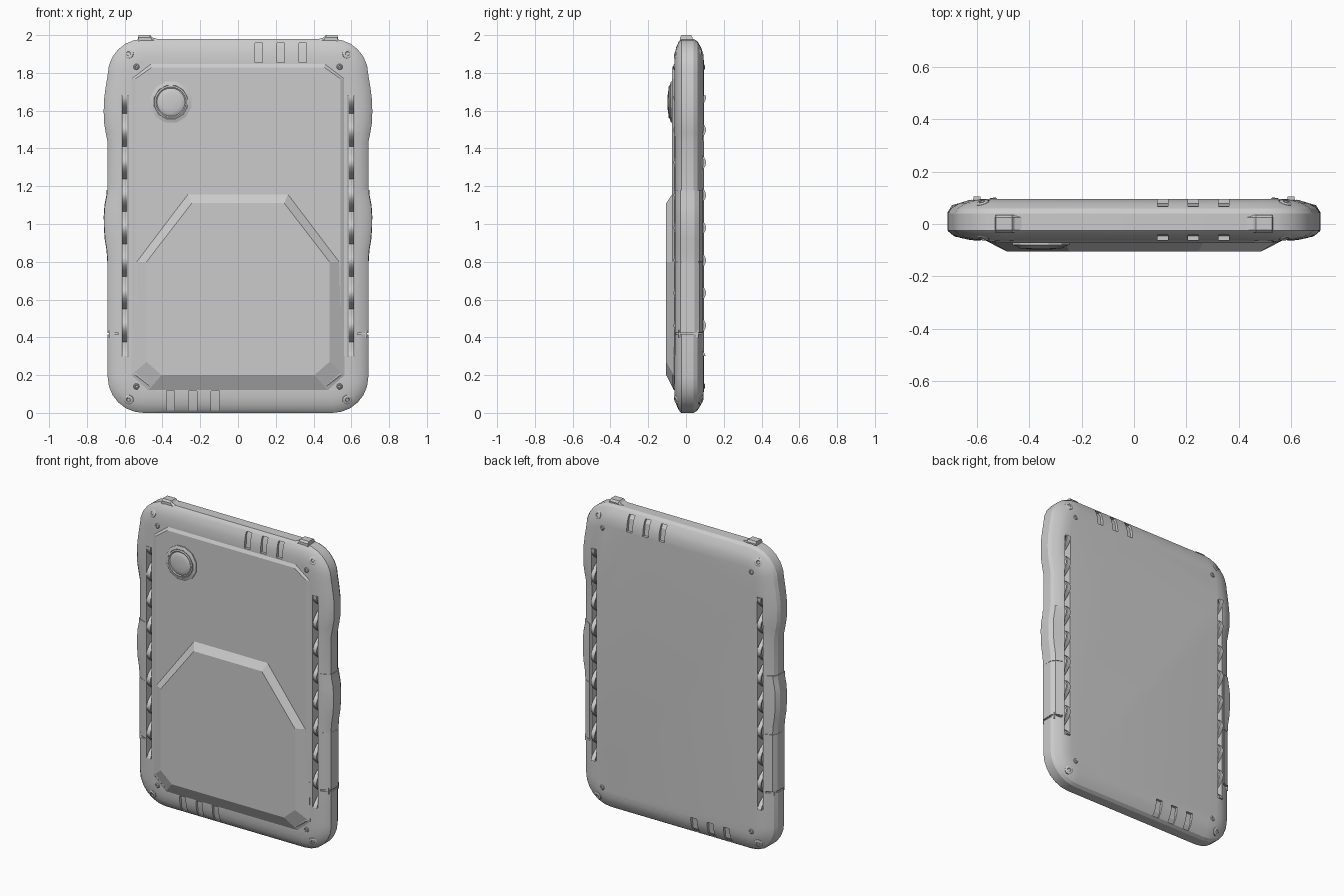
import bpy, bmesh, math
from mathutils import Vector

if "Cube" in bpy.data.objects:
    bpy.data.objects.remove(bpy.data.objects["Cube"])


def loft(name, rings, mesh=None, smooth=None):
    """Skin a list of equal-length vertex rings and cap both ends."""
    bm = bmesh.new()
    vs = [[bm.verts.new(p) for p in r] for r in rings]
    n = len(rings[0])
    for a, b in zip(vs, vs[1:]):
        for i in range(n):
            j = (i + 1) % n
            bm.faces.new((a[i], a[j], b[j], b[i]))
    bm.faces.new(vs[0])
    bm.faces.new(vs[-1])
    bmesh.ops.recalc_face_normals(bm, faces=bm.faces)
    if mesh is not None:                      # collect into a shared mesh
        tmp = bpy.data.meshes.new("tmp")
        bm.to_mesh(tmp)
        mesh.from_mesh(tmp)
        bpy.data.meshes.remove(tmp)
        bm.free()
        return None
    me = bpy.data.meshes.new(name)
    bm.to_mesh(me)
    bm.free()
    ob = bpy.data.objects.new(name, me)
    bpy.context.collection.objects.link(ob)
    if smooth:
        shade(ob, smooth)
    return ob


def shade(ob, deg):
    bpy.ops.object.select_all(action='DESELECT')
    ob.select_set(True)
    bpy.context.view_layer.objects.active = ob
    bpy.ops.object.shade_smooth_by_angle(angle=math.radians(deg))


def inset(pts, d):
    out = []
    for i, p in enumerate(pts):
        t = (Vector(pts[(i + 1) % len(pts)]) - Vector(pts[i - 1])).normalized()
        out.append((p[0] + t.y * -d, p[1] + t.x * d))
    return out


def mirrored(half):
    """Half outline (x >= 0, bottom to top) to a full counter-clockwise one."""
    return half + [(-x, z) for x, z in reversed(half)]


def at_y(pts, y):
    return [(x, y, z) for x, z in pts]


def box_ring(x0, x1, y0, y1, z):
    return [(x0, y0, z), (x1, y0, z), (x1, y1, z), (x0, y1, z)]


# Body shell: rounded outline with finger swells, lofted through the thickness
R, CX = 0.19, 0.5
def corner(cz, a0):
    return [(CX + R * math.cos(math.radians(a0 + 15 * k)),
             cz + R * math.sin(math.radians(a0 + 15 * k))) for k in range(7)]

swell = [(0.69, 1.18), (0.69, 1.43), (0.70, 1.48), (0.71, 1.54),
         (0.711, 1.6), (0.709, 1.66), (0.70, 1.73)]
outline = mirrored(corner(0.19, -90) + swell + corner(1.79, 0))
section = [(0.125, -0.062), (0.08, -0.06), (0.045, -0.052), (0.015, -0.039),
           (0.0, -0.025), (0.0, 0.04), (0.012, 0.06), (0.045, 0.08),
           (0.085, 0.092), (0.125, 0.095)]
body = loft("body_shell", [at_y(inset(outline, d), y) for d, y in section])

# Cutters: side slots, edge vents and seam grooves
cut = bmesh.new()
for s in (-1, 1):
    loft("", [box_ring(s * 0.58, s * 0.618, -0.2, 0.2, z) for z in (0.3, 1.68)], cut)
    loft("", [box_ring(s * 0.632, s * 0.8, -0.2, 0.2, z) for z in (0.414, 0.424)], cut)
    # the seam is only shallow: refilled by the core below

front_vent = [(0.022, -0.028), (0.05, -0.04), (0.125, -0.045), (0.125, -0.15), (0.022, -0.15)]
back_vent = [(0.022, 0.048), (0.05, 0.068), (0.125, 0.078), (0.125, 0.15), (0.022, 0.15)]
for prof in (front_vent, back_vent):
    for k in range(3):
        x = 0.11 + 0.116 * k
        loft("", [[(xx, y, 1.98 - d) for d, y in prof] for xx in (x - 0.02, x + 0.02)], cut)
        x = -0.357 + 0.118 * k
        loft("", [[(xx, y, d - 0.01) for d, y in prof] for xx in (x - 0.022, x + 0.022)], cut)
me = bpy.data.meshes.new("body_cutter")
cut.to_mesh(me)
cut.free()
cutter = bpy.data.objects.new("body_cutter", me)
cutter.hide_render = True
bpy.context.collection.objects.link(cutter)
mod = body.modifiers.new("cut", 'BOOLEAN')
mod.operation, mod.solver, mod.object = 'DIFFERENCE', 'EXACT', cutter
bpy.context.view_layer.objects.active = body
bpy.ops.object.modifier_apply(modifier=mod.name)
bpy.data.objects.remove(cutter)
shade(body, 25)

# Front panel with clipped corners
panel = mirrored([(0.47, 0.12), (0.565, 0.2), (0.565, 1.77), (0.46, 1.85)])
loft("front_panel", [at_y(panel, -0.05), at_y(panel, -0.06),
                     at_y(inset(panel, 0.022), -0.073)])

# Raised battery housing
outer = mirrored([(0.475, 0.12), (0.565, 0.2), (0.55, 0.8), (0.27, 1.17)])
inner = mirrored([(0.405, 0.2), (0.484, 0.27), (0.484, 0.8), (0.245, 1.11)])
loft("rear_housing", [at_y(outer, -0.055), at_y(outer, -0.064), at_y(inner, -0.105)])


# Camera: faceted bezel and a round stepped lens
def lathe(name, prof, n, c, smooth=30):
    return loft(name, [[(c[0] + r * math.cos(math.tau * (k + .5) / n), y,
                         c[1] + r * math.sin(math.tau * (k + .5) / n))
                        for k in range(n)] for r, y in prof], smooth=smooth)

LENS = (-0.355, 1.645)
lathe("lens_bezel", [(0.112, -0.065), (0.112, -0.08), (0.092, -0.086), (0.085, -0.08)], 12, LENS, 20)
lathe("lens", [(0.088, -0.07), (0.088, -0.09), (0.08, -0.093), (0.074, -0.089),
               (0.07, -0.092), (0.05, -0.096), (0.02, -0.098)], 32, LENS)

# Side grips, lower sleeves, crossing wave ribbons and top lugs, on both sides
sleeve = [(0.632, -0.04), (0.632, -0.057), (0.665, -0.048), (0.69, -0.028),
          (0.692, 0.045), (0.675, 0.072), (0.632, 0.089), (0.632, 0.07)]
grip_swell = [(0.8, 0.0), (0.86, 0.004), (0.92, 0.014), (0.98, 0.018), (1.04, 0.019),
              (1.1, 0.015), (1.15, 0.005), (1.18, 0.003)]
lug = [(0.43, 1.965), (0.43, 1.98), (0.455, 1.988), (0.465, 2.0), (0.527, 2.0), (0.532, 1.955)]
for s, side in ((-1, "left"), (1, "right")):
    loft(side + "_grip", [[(s * (x + b * (x > 0.64)), y, z) for x, y in sleeve]
                          for z, b in grip_swell], smooth=30)
    loft(side + "_sleeve", [[(s * x, y, z) for x, y in sleeve] for z in (0.426, 0.797)], smooth=30)
    loft(side + "_seam_core", [box_ring(s * 0.62, s * 0.682, -0.04, 0.065, z)
                               for z in (0.4, 0.44)])
    for ph in (-1, 1):
        rings = []
        for k in range(97):
            z = 0.3 + 1.38 * k / 96
            y = 0.02 + ph * 0.08 * math.cos(math.tau * (z - 0.98) / 0.345)
            rings.append(box_ring(s * 0.586, s * 0.613, y - 0.006, y + 0.006, z))
        loft(side + "_wave_ribbon", rings, smooth=30)
    loft(side + "_top_lug", [[(s * x, y, z - c) for x, z in lug]
                             for y, c in ((-0.032, 0.012), (-0.022, 0), (0.025, 0), (0.035, 0.012))])


# Screws: large tilted ones in the corner chamfer, small ones just inside
def screw(name, pos, axis, r):
    q = Vector(axis).to_track_quat('Z', 'Y')
    prof = [(r, -0.015), (r, 0.003), (r * 0.75, 0.007), (r * 0.45, 0.007), (r * 0.35, 0.003)]
    loft(name, [[Vector(pos) + q @ Vector((a * math.cos(math.tau * k / 12),
                                           a * math.sin(math.tau * k / 12), h))
                 for k in range(12)] for a, h in prof], smooth=30)

for sx in (-1, 1):
    for z, zi, sz in ((1.9, 1.832, 1), (0.07, 0.14, -1)):
        for sy, y, yi in ((-1, -0.05, -0.06), (1, 0.079, 0.092)):
            screw("corner_screw", (sx * 0.578, y, z), (sx * 0.3, sy, sz * 0.3), 0.026)
            screw("panel_screw", (sx * 0.538, yi, zi), (sx * 0.1, sy, sz * 0.1), 0.016)
